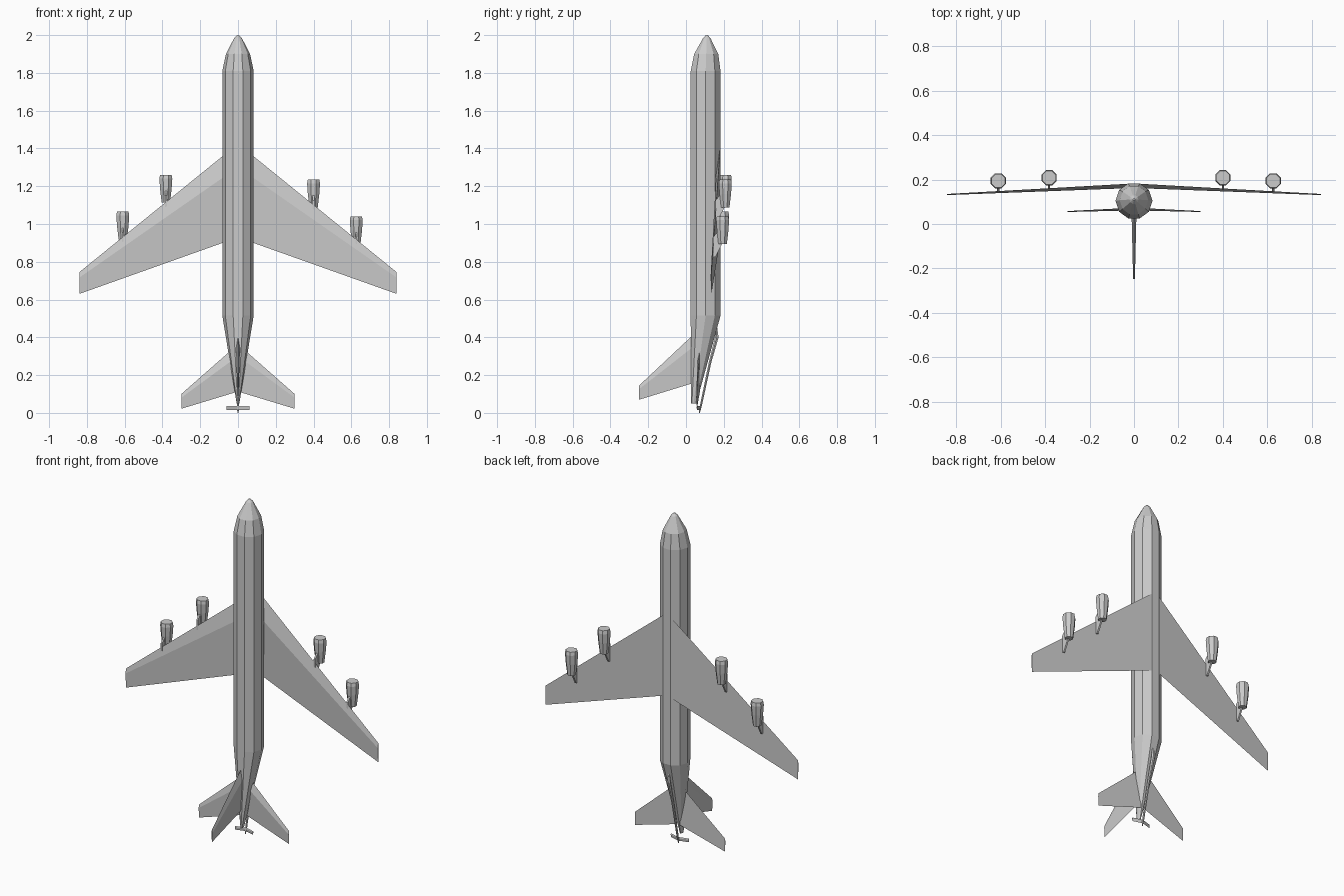
import bpy, bmesh, math
from mathutils import Vector

if "Cube" in bpy.data.objects:
    bpy.data.objects.remove(bpy.data.objects["Cube"])


def make(name, bm):
    bmesh.ops.recalc_face_normals(bm, faces=bm.faces)
    me = bpy.data.meshes.new(name)
    bm.to_mesh(me)
    bm.free()
    ob = bpy.data.objects.new(name, me)
    bpy.context.collection.objects.link(ob)
    return ob


def loft(name, loops):
    """Skin matching point loops and cap both ends."""
    bm = bmesh.new()
    rings = [[bm.verts.new(p) for p in loop] for loop in loops]
    n = len(rings[0])
    for a, b in zip(rings, rings[1:]):
        for i in range(n):
            j = (i + 1) % n
            bm.faces.new((a[i], a[j], b[j], b[i]))
    bm.faces.new(rings[0])
    bm.faces.new(rings[-1])
    return make(name, bm)


def ring(x, y, z, rx, ry, n, off=0.0):
    return [(x + rx * math.cos(off + k * math.tau / n),
             y + ry * math.sin(off + k * math.tau / n), z) for k in range(n)]


def foil(le, te, up, down):
    """Four-point section: leading edge, upper peak, trailing edge, lower peak."""
    le, te = Vector(le), Vector(te)
    peak = le.lerp(te, 0.25)
    return [le, peak + Vector(up), te, peak + Vector(down)]


# Fuselage: ten sides, nose up, belly tapering toward the tail
body = [(0.05, 0.04, 0.007, 0.015), (0.515, 0.104, 0.083, 0.083),
        (1.81, 0.104, 0.083, 0.083), (1.90, 0.107, 0.064, 0.067),
        (1.985, 0.11, 0.02, 0.02), (2.0, 0.11, 0.005, 0.005)]
loft("fuselage", [ring(0, y, z, rx, ry, 10) for z, y, rx, ry in body])

# Wings, tailplanes and boom vanes, mirrored left and right
for s, side in ((1, "right"), (-1, "left")):
    loft("wing_" + side, [
        foil((s * 0.025, 0.181, 1.405), (s * 0.025, 0.181, 0.92), (0, -0.02, 0), (0, 0, 0)),
        foil((s * 0.84, 0.135, 0.745), (s * 0.84, 0.135, 0.63), (0, -0.005, 0), (0, 0, 0))])
    loft("tailplane_" + side, [
        foil((s * 0.01, 0.073, 0.355), (s * 0.01, 0.073, 0.11), (0, -0.012, 0), (0, 0, 0)),
        foil((s * 0.30, 0.058, 0.10), (s * 0.30, 0.058, 0.022), (0, -0.004, 0), (0, 0, 0))])
    loft("boom_vane_" + side, [
        foil((0, 0.075, 0.036), (0, 0.075, 0.014), (0, -0.003, 0), (0, 0.003, 0)),
        foil((s * 0.06, 0.058, 0.036), (s * 0.06, 0.058, 0.014), (0, -0.002, 0), (0, 0.002, 0))])

# Upright fin
loft("fin", [
    foil((0, 0.045, 0.42), (0, 0.045, 0.16), (0.011, 0, 0), (-0.011, 0, 0)),
    foil((0, -0.248, 0.145), (0, -0.248, 0.07), (0.004, 0, 0), (-0.004, 0, 0))])

# Engines with pylons
pods = [(-0.382, 0.208, 1.26), (0.40, 0.208, 1.235),
        (-0.61, 0.194, 1.065), (0.626, 0.194, 1.04)]
for i, (x, y, top) in enumerate(pods, 1):
    shape = [(0, 0.033), (0.02, 0.037), (0.075, 0.033), (0.147, 0.024)]
    loft(f"engine_{i}", [ring(x, y, top - d, r, r, 8, math.pi / 8) for d, r in shape])
    wy = 0.181 - 0.056 * abs(x)
    prof = [(y, top - 0.05), (wy - 0.003, top - 0.11), (wy - 0.003, top - 0.215),
            (wy + 0.01, top - 0.215), (y, top - 0.14)]
    loft(f"pylon_{i}", [[(x + w, py, pz) for py, pz in prof] for w in (-0.005, 0.005)])

# Refuelling boom slung under the tail
loft("boom", [ring(0, y, z, r, r, 6) for z, y, r in
              ((0.45, 0.16, 0.006), (0.40, 0.163, 0.011), (0.27, 0.128, 0.008),
               (0.03, 0.077, 0.006), (0.0, 0.071, 0.003))])
